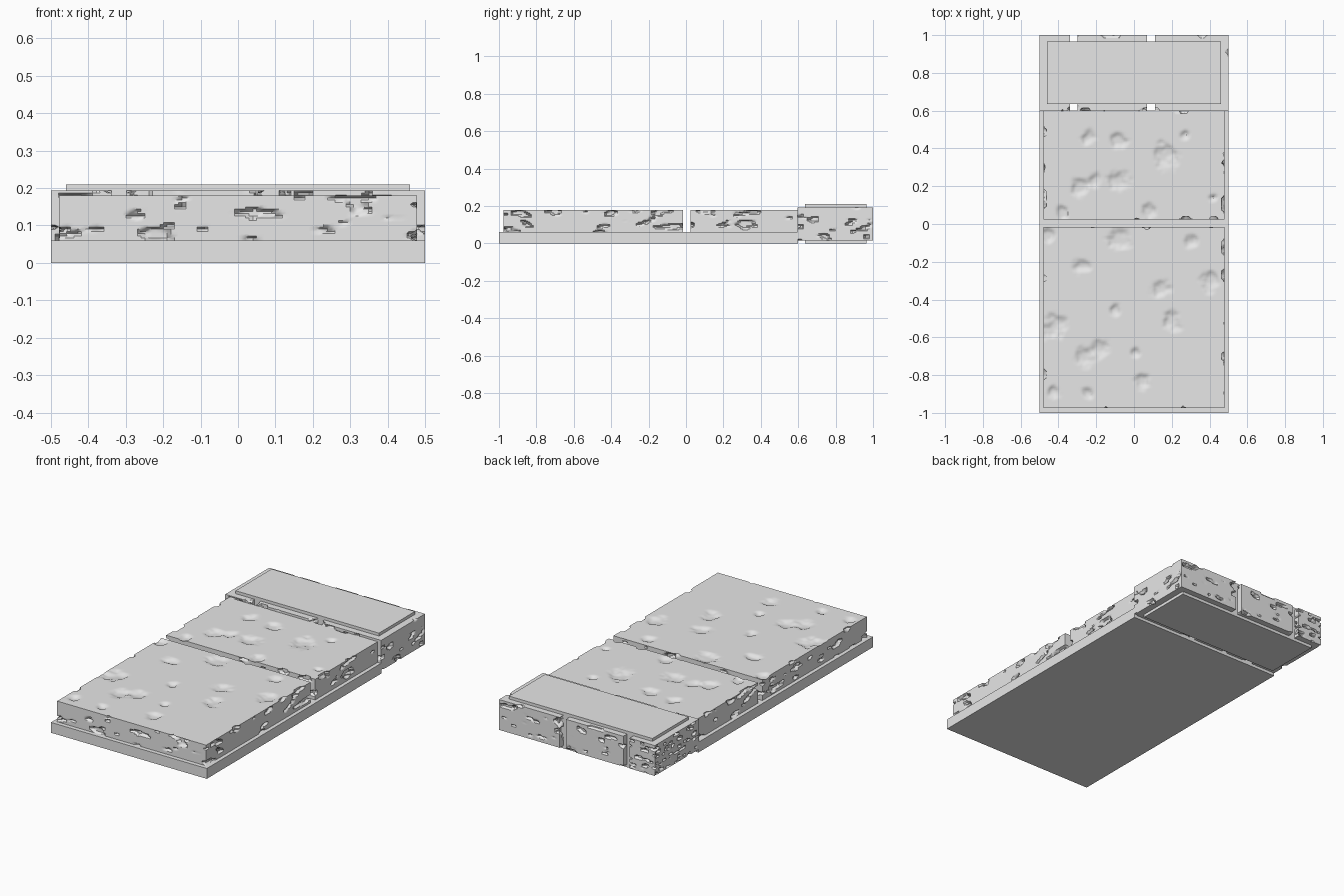
import bpy
import bmesh
import math
from mathutils import Matrix, Vector, noise

if "Cube" in bpy.data.objects:
    bpy.data.objects.remove(bpy.data.objects["Cube"], do_unlink=True)

stone = bpy.data.materials.new("stone grey")
stone.use_nodes = True
GREY = (0.8, 0.8, 0.8, 1)
stone.diffuse_color = GREY
stone.node_tree.nodes["Principled BSDF"].inputs["Base Color"].default_value = GREY

# Worn hollows on the walking surface: x, y, radius
HOLLOWS = [
    (-.42, -.54, .08), (-.26, -.71, .06), (-.18, -.66, .06), (-.08, -.08, .07),
    (-.28, -.22, .05), (.3, -.1, .04), (.4, -.31, .06), (.2, -.52, .06),
    (.14, -.35, .06), (-.1, -.45, .04), (.05, -.84, .05), (-.24, -.9, .04),
    (-.45, -.06, .04), (.01, -.68, .03), (-.43, -.89, .04),
    (-.28, .2, .06), (-.22, .22, .05), (-.08, .23, .07), (-.08, .44, .06),
    (.16, .36, .08), (-.24, .46, .05), (.08, .06, .05), (.42, .14, .03),
    (-.38, .06, .04), (.27, .47, .03),
]


def smoothstep(low, high, value):
    t = min(max((value - low) / (high - low), 0), 1)
    return t * t * (3 - 2 * t)


def side_chip(p, scale):
    """Depth of the flat, horizontal chips on the upright faces."""
    q = Vector((p.x, p.y, p.z * 2.4)) * scale
    value = noise.noise(q) + 0.3 * noise.noise(q * 2.7)
    return 0.016 * smoothstep(0.32, 0.46, value)


def top_hollow(p):
    """Depth of the irregular shallow hollows on top."""
    wobble = 0.45 * noise.noise(p * 18) + 0.25 * noise.noise(p * 45)
    depth = 0
    for x, y, radius in HOLLOWS:
        distance = math.hypot(p.x - x, p.y - y)
        if distance < radius * 1.6:
            depth = max(depth, 1 - smoothstep(0.3, 1, distance / radius + wobble))
    return 0.012 * depth


def finish(bm, name):
    mesh = bpy.data.meshes.new(name)
    bm.to_mesh(mesh)
    bm.free()
    mesh.materials.append(stone)
    obj = bpy.data.objects.new(name, mesh)
    bpy.context.collection.objects.link(obj)
    return obj


def plain_block(name, low, high):
    low, high = Vector(low), Vector(high)
    bm = bmesh.new()
    place = Matrix.Translation((low + high) / 2) @ Matrix.Diagonal((high - low).to_4d())
    bmesh.ops.create_cube(bm, size=1, matrix=place)
    return finish(bm, name)


def worn_block(name, low, high, scale, hollow_top=False):
    """Dense box whose faces are pressed in to make chips and hollows."""
    low, high = Vector(low), Vector(high)
    half, centre = (high - low) / 2, (low + high) / 2
    cell = (0.01, 0.01, 0.006)
    count = [max(2, round(2 * half[a] / cell[a])) for a in range(3)]
    bm = bmesh.new()
    for axis in range(3):
        for sign in (-1, 1):
            a, b = (axis + 1) % 3, (axis + 2) % 3
            if sign < 0:
                a, b = b, a
            rot = Matrix.Identity(4)
            for col, (target, amount) in enumerate(((a, 1), (b, 1), (axis, sign))):
                for row in range(3):
                    rot[row][col] = amount if row == target else 0
                rot[target][col] *= half[target]
            rot.translation = centre
            rot.translation[axis] += sign * half[axis]
            bmesh.ops.create_grid(bm, x_segments=count[a], y_segments=count[b],
                                  size=1, matrix=rot)
    bmesh.ops.remove_doubles(bm, verts=bm.verts, dist=0.001)

    # Neighbouring points follow a pressed face, so the mesh never folds
    margin = 0.035
    for v in bm.verts:
        start = v.co.copy()
        for axis in range(3):
            for wall, sign in ((low[axis], 1), (high[axis], -1)):
                gap = abs(start[axis] - wall)
                if gap >= margin or (axis == 2 and sign > 0):
                    continue
                p = start.copy()
                p[axis] = wall
                if axis == 2:
                    depth = top_hollow(p) if hollow_top else 0
                else:
                    depth = side_chip(p, scale)
                v.co[axis] += sign * depth * (1 - gap / margin)
    bmesh.ops.recalc_face_normals(bm, faces=bm.faces)
    obj = finish(bm, name)
    bpy.context.view_layer.objects.active = obj
    obj.select_set(True)
    bpy.ops.object.shade_smooth_by_angle(angle=math.radians(35))
    obj.select_set(False)


bpy.ops.object.select_all(action="DESELECT")

# Base and mortar core
plain_block("base_slab", (-.5, -1, 0), (.5, .6, .06))
plain_block("kerb_core", (-.46, .635, 0), (.46, .965, .21))

# Paving slabs
worn_block("front_paving_slab", (-.478, -.975, .06), (.478, -.017, .18), 11, True)
worn_block("rear_paving_slab", (-.478, .025, .06), (.478, .6, .18), 11, True)

# Kerb stones wrapped round the core, with open joints between them
for name, left, right, scale in (("right_kerb_stone", -.5, -.338, 24),
                                 ("middle_kerb_stone", -.298, .07, 14),
                                 ("left_kerb_stone", .11, .5, 14)):
    worn_block(name, (left, .597, .017), (right, 1, .193), scale)
